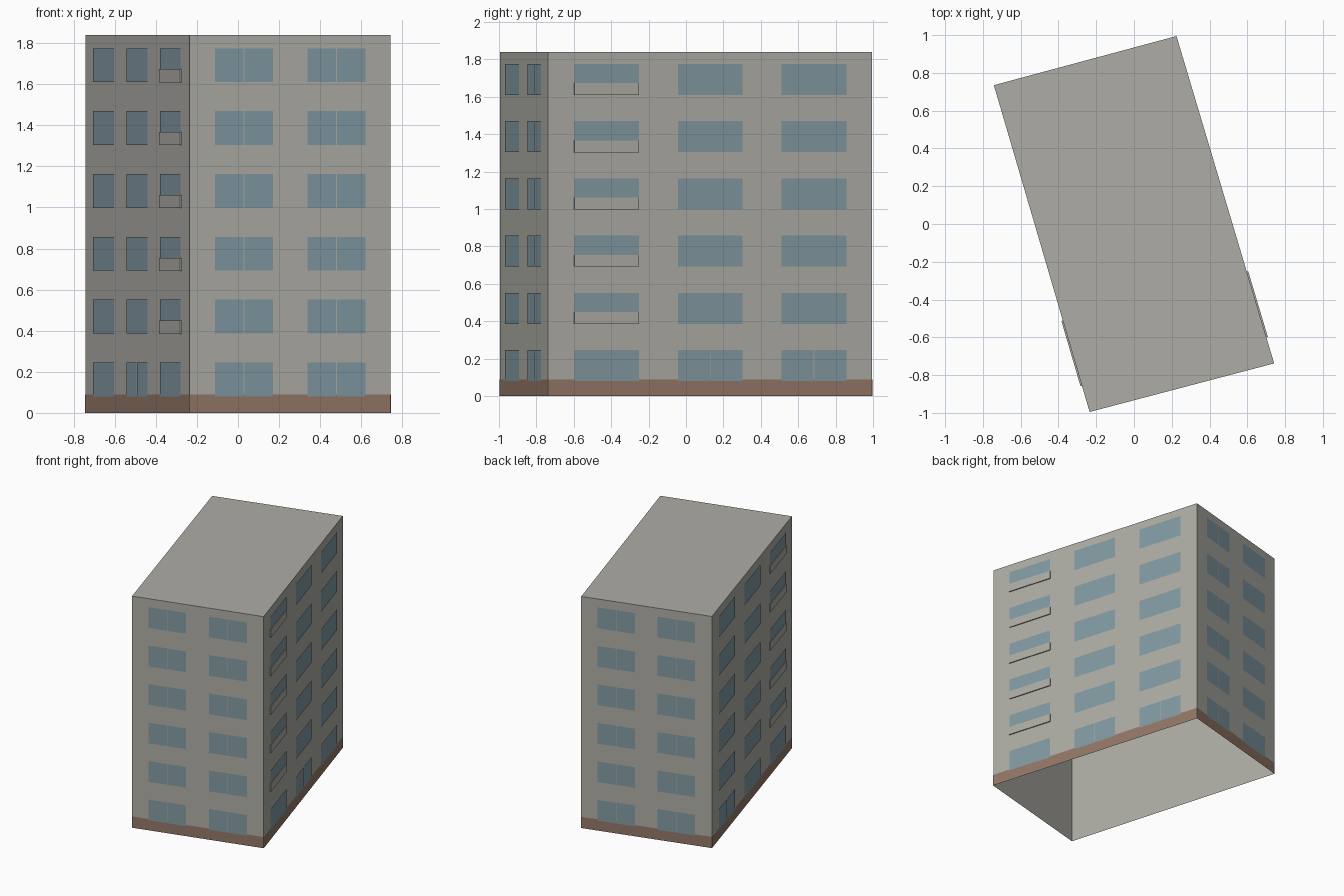
import bpy
import bmesh
from mathutils import Vector

cube = bpy.data.objects.get("Cube")
if cube:
    bpy.data.objects.remove(cube, do_unlink=True)


def material(name, rgb):
    mat = bpy.data.materials.new(name)
    mat.use_nodes = True
    mat.diffuse_color = (*rgb, 1)
    mat.node_tree.nodes["Principled BSDF"].inputs["Base Color"].default_value = (*rgb, 1)
    return mat


concrete = material("warm grey concrete", (0.42, 0.415, 0.375))
glass = material("blue grey glass", (0.22, 0.32, 0.36))
brick = material("brown plinth", (0.29, 0.185, 0.135))

# Footprint corners, counter-clockwise from the front one
HEIGHT = 1.84
corners = [Vector(c) for c in ((-0.235, -0.995, 0), (0.742, -0.738, 0),
                               (0.225, 0.995, 0), (-0.742, 0.735, 0))]
walls = [(corners[i], corners[(i + 1) % 4]) for i in range(4)]
front, left, back, right = walls
UP = Vector((0, 0, 1))


def finish(bm, name, mat):
    mesh = bpy.data.meshes.new(name)
    bm.to_mesh(mesh)
    bm.free()
    mesh.materials.append(mat)
    obj = bpy.data.objects.new(name, mesh)
    bpy.context.collection.objects.link(obj)
    return obj


def panel(bm, wall, t0, t1, z0, z1, offset):
    """Upright plate on a wall, from fraction t0 to t1 along it."""
    p, q = wall
    out = (q - p).cross(UP).normalized() * offset
    a, b = p.lerp(q, t0) + out, p.lerp(q, t1) + out
    verts = [bm.verts.new(v) for v in (a + UP * z0, b + UP * z0, b + UP * z1, a + UP * z1)]
    return bm.faces.new(verts)


# Shell: four walls and a flat roof, open underneath
bm = bmesh.new()
low = [bm.verts.new(c) for c in corners]
top = [bm.verts.new(c + UP * HEIGHT) for c in corners]
for i in range(4):
    j = (i + 1) % 4
    bm.faces.new((low[i], low[j], top[j], top[i]))
bm.faces.new(top)
finish(bm, "building_shell", concrete)

# Plinth band around the foot of the walls
bm = bmesh.new()
for wall in walls:
    panel(bm, wall, 0, 1, 0, 0.089, 0.002)
finish(bm, "plinth", brick)

# Windows, some of them split into two panes
SILL, STOREY, TALL = 0.08, 0.306, 0.165
END_BAYS = ((0.126, 0.413), (0.587, 0.874))
SIDE_BAYS = ((0.08, 0.28), (0.4, 0.6), (0.72, 0.92))


def window(bm, wall, t0, t1, z, split):
    if split:
        mid = (t0 + t1) / 2
        gap = 0.002 / (wall[1] - wall[0]).length
        panel(bm, wall, t0, mid - gap, z, z + TALL, 0.004)
        panel(bm, wall, mid + gap, t1, z, z + TALL, 0.004)
    else:
        panel(bm, wall, t0, t1, z, z + TALL, 0.004)


panes = bmesh.new()
parapets = bmesh.new()
for floor in range(6):
    z = SILL + floor * STOREY
    for wall in (front, back):
        for t0, t1 in END_BAYS:
            window(panes, wall, t0, t1, z, True)
    for wall in (left, right):
        for bay, (t0, t1) in enumerate(SIDE_BAYS):
            # Bays count from the front end of both long walls
            if wall is right:
                t0, t1 = 1 - t1, 1 - t0
            window(panes, wall, t0, t1, z, floor == 0 and bay > 0)
            # Shallow balcony parapet over the lower part of the window
            if bay == 0 and floor > 0:
                face = panel(parapets, wall, t0, t1, z - 0.001, z + 0.063, 0.0)
                normal = (wall[1] - wall[0]).cross(UP).normalized()
                ext = bmesh.ops.extrude_face_region(parapets, geom=[face])
                moved = [v for v in ext["geom"] if isinstance(v, bmesh.types.BMVert)]
                bmesh.ops.translate(parapets, verts=moved, vec=normal * 0.008)
bmesh.ops.recalc_face_normals(parapets, faces=parapets.faces)
finish(panes, "windows", glass)
finish(parapets, "balcony_parapets", concrete)
